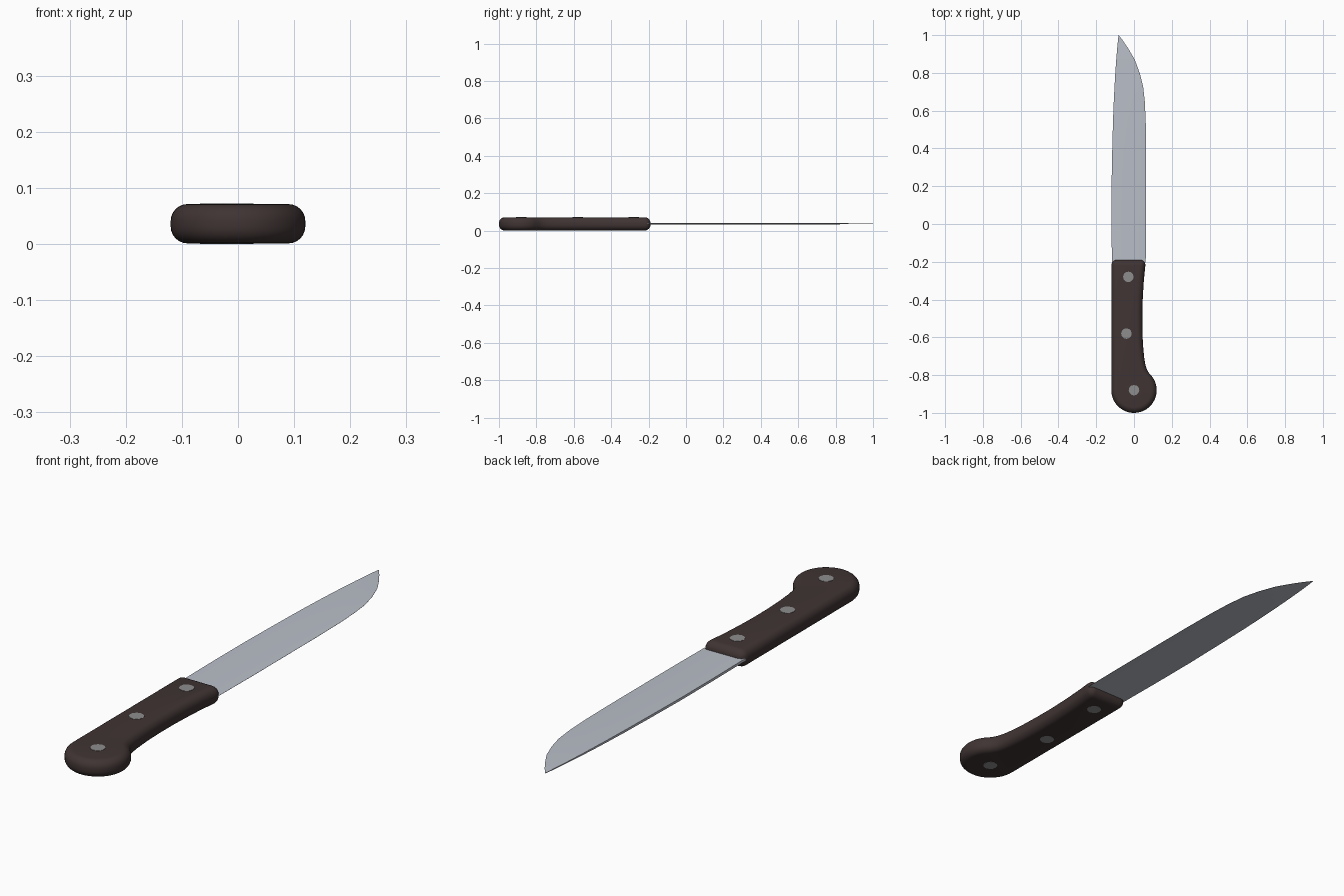
import bpy, bmesh, math

if "Cube" in bpy.data.objects:
    bpy.data.objects.remove(bpy.data.objects["Cube"])


def material(name, rgb):
    m = bpy.data.materials.new(name)
    m.diffuse_color = (*rgb, 1)
    m.use_nodes = True
    m.node_tree.nodes["Principled BSDF"].inputs["Base Color"].default_value = m.diffuse_color
    return m


wood = material("dark wood", (0.050, 0.034, 0.033))
steel = material("blade steel", (0.49, 0.52, 0.58))
pin = material("rivet metal", (0.27, 0.27, 0.27))


def finish(bm, name, mat):
    bmesh.ops.recalc_face_normals(bm, faces=bm.faces[:])
    me = bpy.data.meshes.new(name)
    bm.to_mesh(me)
    bm.free()
    me.materials.append(mat)
    ob = bpy.data.objects.new(name, me)
    bpy.context.collection.objects.link(ob)
    return ob


def smooth(ob, deg):
    bpy.ops.object.select_all(action='DESELECT')
    ob.select_set(True)
    bpy.context.view_layer.objects.active = ob
    bpy.ops.object.shade_smooth_by_angle(angle=math.radians(deg))


# handle: round pommel, straight back, hollowed finger side
R = 0.12
outline = [(-R, -0.19), (-R, -0.5)]
for i in range(29):
    a = math.radians(180 + 217 * i / 28)
    outline.append((R * math.cos(a), -0.88 + R * math.sin(a)))
outline += [(0.078, -0.787), (0.067, -0.768), (0.059, -0.74), (0.053, -0.70),
            (0.047, -0.63), (0.044, -0.55), (0.044, -0.46), (0.047, -0.38),
            (0.052, -0.30), (0.058, -0.24), (0.063, -0.19)]
bm = bmesh.new()
face = bm.faces.new([bm.verts.new((x, y, 0.001)) for x, y in outline])
top = bmesh.ops.extrude_face_region(bm, geom=[face], use_keep_orig=True)
for v in top["geom"]:
    if isinstance(v, bmesh.types.BMVert):
        v.co.z = 0.071
bmesh.ops.recalc_face_normals(bm, faces=bm.faces[:])
# round the rims and the two front corners
rims = [e for e in bm.edges if e.calc_face_angle(0) > math.radians(35)]
bmesh.ops.bevel(bm, geom=rims, offset=0.03, offset_type='OFFSET', segments=6,
                profile=0.5, affect='EDGES', clamp_overlap=False)
smooth(finish(bm, "handle", wood), 40)

# blade: (y, spine x, bevel line x, edge x, half thickness at spine)
stations = [(-0.205, -0.117, 0.035, 0.062, 0.005), (0.0, -0.119, 0.035, 0.064, 0.005),
            (0.2, -0.119, 0.035, 0.064, 0.005), (0.4, -0.115, 0.035, 0.064, 0.0048),
            (0.55, -0.111, 0.034, 0.062, 0.0045), (0.65, -0.107, 0.030, 0.057, 0.004),
            (0.73, -0.103, 0.022, 0.048, 0.0036), (0.80, -0.099, 0.008, 0.030, 0.003),
            (0.87, -0.094, -0.014, 0.004, 0.0025), (0.93, -0.089, -0.043, -0.031, 0.002),
            (0.97, -0.085, -0.065, -0.058, 0.0015), (1.0, -0.082, -0.0815, -0.081, 0.0005)]
Z = 0.037
bm = bmesh.new()
rings = []
for y, s, b, e, h in stations:
    section = [(s, h), (b, h * 0.8), (e, 0.0003), (e, -0.0003), (b, -h * 0.8), (s, -h)]
    rings.append([bm.verts.new((x, y, Z + z)) for x, z in section])
for r0, r1 in zip(rings, rings[1:]):
    for i in range(6):
        j = (i + 1) % 6
        bm.faces.new((r0[i], r0[j], r1[j], r1[i]))
bm.faces.new(rings[0])
bm.faces.new(rings[-1])
smooth(finish(bm, "blade", steel), 8)

# rivets through the handle, just proud on both faces
for n, (x, y) in enumerate([(-0.03, -0.28), (-0.04, -0.58), (0.0, -0.88)]):
    bpy.ops.mesh.primitive_cylinder_add(vertices=12, radius=0.028, depth=0.072,
                                        location=(x, y, 0.036))
    ob = bpy.context.object
    ob.name = f"rivet_{n + 1}"
    ob.data.materials.append(pin)
    smooth(ob, 40)
